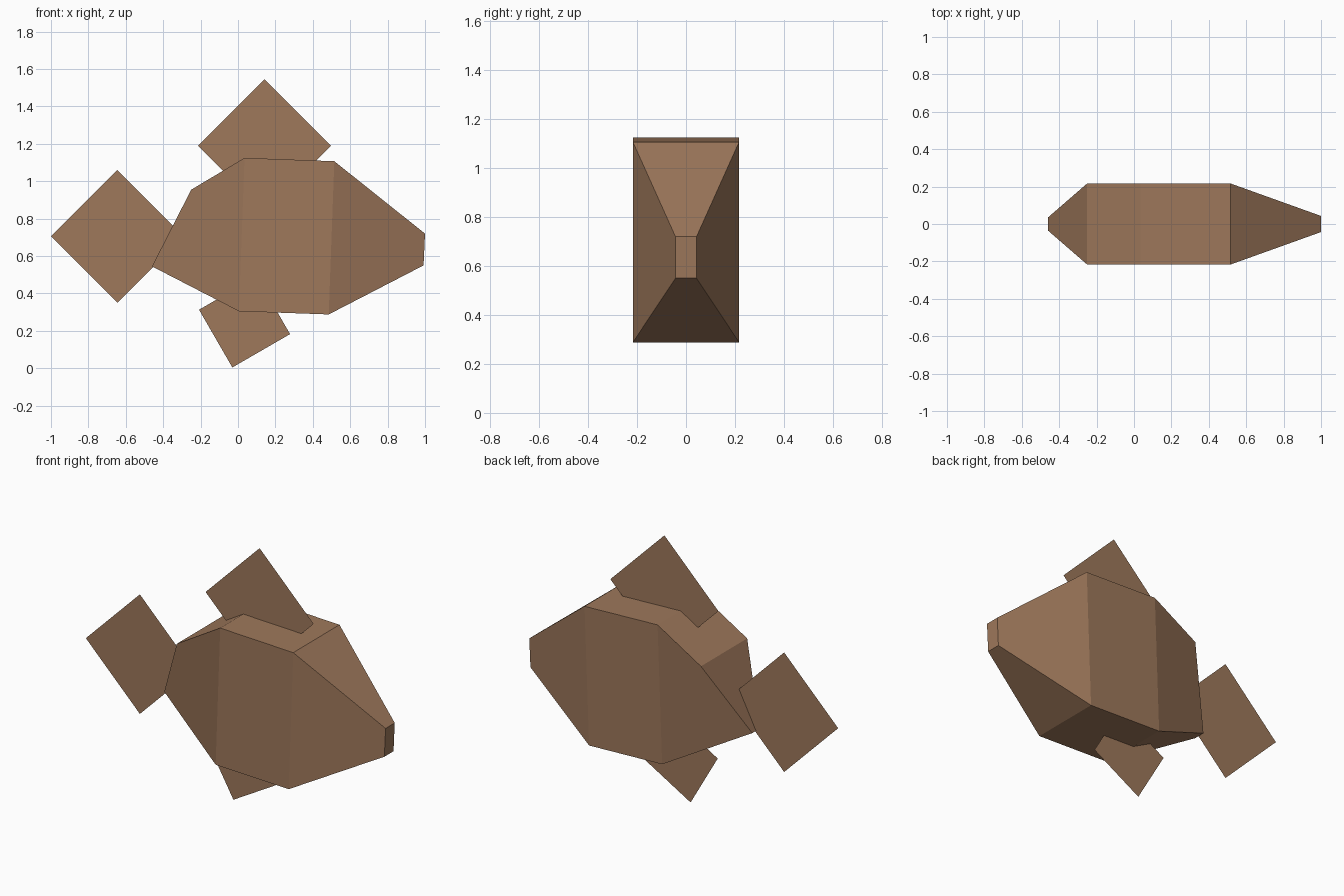
import bpy
from math import radians, sin, cos

cube = bpy.data.objects.get("Cube")
if cube:
    bpy.data.objects.remove(cube, do_unlink=True)

# Single earthy colour for the whole fish
brown = bpy.data.materials.new("warm_brown")
brown.use_nodes = True
colour = (0.342, 0.188, 0.105, 1)
brown.diffuse_color = colour
bsdf = brown.node_tree.nodes["Principled BSDF"]
bsdf.inputs["Base Color"].default_value = colour
bsdf.inputs["Roughness"].default_value = 0.9


def make_part(name, verts, faces):
    mesh = bpy.data.meshes.new(name)
    mesh.from_pydata(verts, [], faces)
    mesh.update()
    mesh.materials.append(brown)
    obj = bpy.data.objects.new(name, mesh)
    bpy.context.collection.objects.link(obj)
    return obj


# Body: loft of four-sided rings; each rim is (x, z, half width)
top_rims = [(-0.25, 0.955, 0.217), (0.035, 1.125, 0.217),
            (0.515, 1.107, 0.217), (1.0, 0.72, 0.043)]
bottom_rims = [(-0.46, 0.545, 0.035), (0.005, 0.305, 0.217),
               (0.485, 0.288, 0.217), (0.992, 0.55, 0.043)]
verts, faces = [], []
for (tx, tz, tw), (bx, bz, bw) in zip(top_rims, bottom_rims):
    verts += [(bx, -bw, bz), (bx, bw, bz), (tx, tw, tz), (tx, -tw, tz)]
for ring in range(len(top_rims) - 1):
    a = ring * 4
    for i in range(4):
        j = (i + 1) % 4
        faces.append((a + i, a + 4 + i, a + 4 + j, a + j))
last = len(verts) - 4
faces += [(0, 1, 2, 3), (last + 3, last + 2, last + 1, last)]
# Keep all outward
faces = [f for f in faces[:-2]] + [faces[-2][::-1], faces[-1][::-1]]
body = make_part("body", verts, faces)
bpy.context.view_layer.objects.active = body
body.select_set(True)
bpy.ops.object.mode_set(mode='EDIT')
bpy.ops.mesh.select_all(action='SELECT')
bpy.ops.mesh.normals_make_consistent(inside=False)
bpy.ops.object.mode_set(mode='OBJECT')


# Fins: flat square sheets on the centre plane
def fin(name, x, z, radius, turn):
    corners = [(x + radius * cos(radians(turn + 90 * k)), 0,
                z + radius * sin(radians(turn + 90 * k))) for k in range(4)]
    return make_part(name, corners, [(0, 1, 2, 3)])


fin("tail_fin", -0.645, 0.705, 0.355, 0)
fin("top_fin", 0.142, 1.19, 0.355, 0)
fin("bottom_fin", 0.035, 0.248, 0.252, -15)
